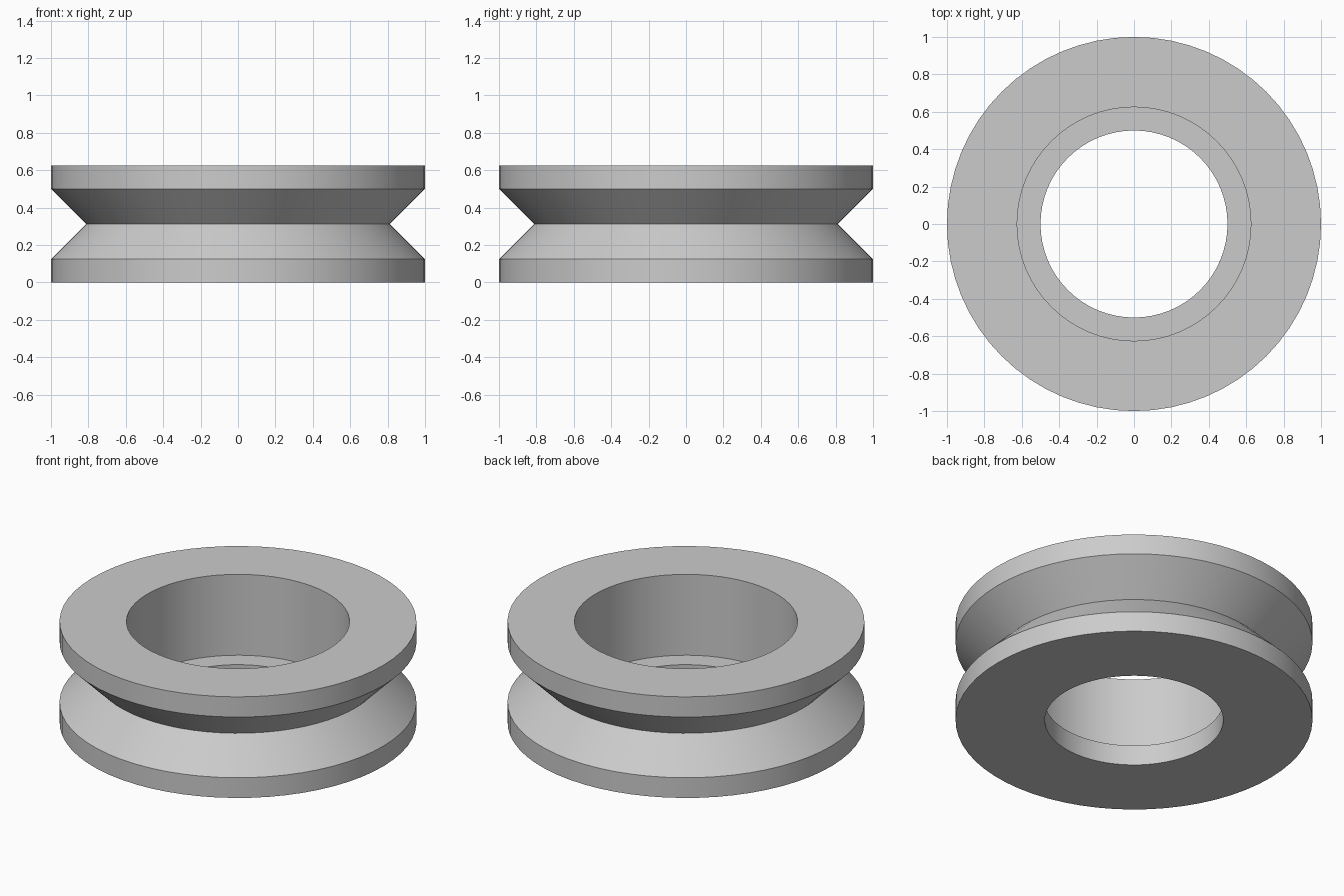
import bpy, bmesh, math
from mathutils import Matrix

cube = bpy.data.objects.get("Cube")
if cube:
    bpy.data.objects.remove(cube, do_unlink=True)

SEGMENTS = 64

grey = bpy.data.materials.new("light grey")
grey.use_nodes = True
colour = (0.6, 0.6, 0.6, 1)
grey.diffuse_color = colour
grey.node_tree.nodes["Principled BSDF"].inputs["Base Color"].default_value = colour

# Closed cross-section (radius, height): flanges, V groove, stepped bore
profile = [
    (0.5, 0), (1, 0), (1, 0.125), (0.8125, 0.3125), (1, 0.5),
    (1, 0.625), (0.625, 0.625), (0.625, 0.125), (0.5, 0.125),
]


def lathe(name, points, material):
    """Turn a closed profile about the z axis into a solid ring."""
    bm = bmesh.new()
    rings = []
    for i in range(SEGMENTS):
        turn = Matrix.Rotation(2 * math.pi * i / SEGMENTS, 3, "Z")
        rings.append([bm.verts.new(turn @ Matrix.Identity(3).col[0] * r
                                   + Matrix.Identity(3).col[2] * z)
                      for r, z in points])
    n = len(points)
    for i, ring in enumerate(rings):
        after = rings[(i + 1) % SEGMENTS]
        for j in range(n):
            k = (j + 1) % n
            bm.faces.new((ring[j], after[j], after[k], ring[k]))
    bmesh.ops.recalc_face_normals(bm, faces=bm.faces)
    mesh = bpy.data.meshes.new(name)
    bm.to_mesh(mesh)
    bm.free()
    mesh.materials.append(material)
    obj = bpy.data.objects.new(name, mesh)
    bpy.context.collection.objects.link(obj)
    return obj


# Grooved wheel
wheel = lathe("grooved_wheel", profile, grey)
bpy.ops.object.select_all(action="DESELECT")
wheel.select_set(True)
bpy.context.view_layer.objects.active = wheel
bpy.ops.object.shade_smooth_by_angle(angle=math.radians(30))
